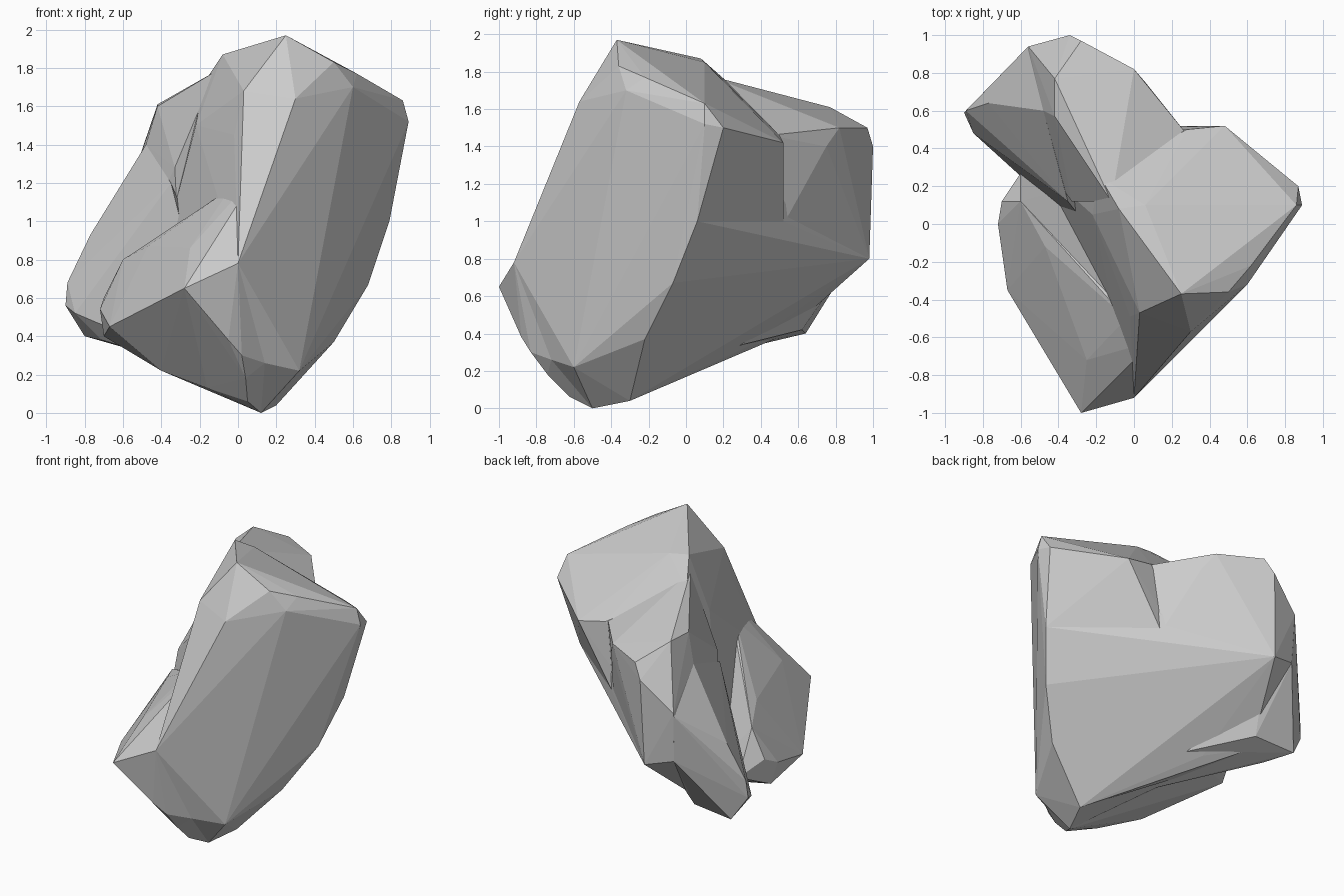
import bpy, bmesh

stone = bpy.data.materials.new("grey stone")
stone.diffuse_color = (0.6, 0.6, 0.6, 1)


def chunk(name, points):
    """Faceted boulder chunk: convex hull of its corner points."""
    bm = bmesh.new()
    for p in points:
        bm.verts.new(p)
    res = bmesh.ops.convex_hull(bm, input=bm.verts[:])
    inner = {v for v in res["geom_interior"] + res["geom_unused"]
             if isinstance(v, bmesh.types.BMVert)}
    bmesh.ops.delete(bm, geom=list(inner), context='VERTS')
    bmesh.ops.recalc_face_normals(bm, faces=bm.faces[:])
    me = bpy.data.meshes.new(name)
    bm.to_mesh(me)
    bm.free()
    me.materials.append(stone)
    ob = bpy.data.objects.new(name, me)
    bpy.context.collection.objects.link(ob)
    return ob


# Main block: broad front face, sloping top, leaning back face
chunk("main_block", [
    (.25, -.37, 1.97), (.3, -.57, 1.64), (0, -.92, .78), (.03, -.47, 1.68),
    (-.02, -.49, 1.45), (.5, -.36, 1.83), (.6, -.32, 1.7), (.62, -.22, 1.77),
    (.86, .1, 1.63), (.89, .1, 1.52), (.87, .2, 1.5), (.85, .12, 1.35),
    (.79, .06, 1), (.68, -.07, .67), (.5, -.22, .37), (.32, -.6, .22),
    (.12, -.5, 0), (.2, -.3, .04), (.14, -.72, .26), (.48, .52, 1.42),
    (.28, .5, 1.46), (-.08, .08, 1.87), (.06, .1, 1.85), (-.18, .25, 1.72),
    (-.22, .05, 1.5), (-.08, -.36, 1.2), (-.1, -.4, .15), (-.5, .3, .42),
    (-.3, .5, .62), (.22, .52, 1)])

# Underside: leaning back face joining the block to the rear
chunk("underside", [
    (.68, -.07, .67), (.79, .06, 1), (.5, -.22, .37), (.2, -.3, .04),
    (.22, .52, 1), (-.18, .77, 1.04), (-.34, .92, 1), (-.36, .98, .8),
    (-.55, .92, .85), (-.02, .03, .23), (-.3, .33, .33), (-.55, .52, .39),
    (-.6, .32, .42), (-.2, .3, 1.2), (.5, .3, 1.25)])

# Front slab: low wedge leaning against the main block
chunk("front_slab", [
    (-.28, -1, .65), (0, -.92, .78), (.1, -.62, 1.25), (-.04, -.5, 1.17),
    (-.25, -.72, .86), (-.47, -.12, .87), (-.6, .12, .8), (-.7, .12, .6),
    (-.72, 0, .54), (-.67, -.35, .45), (-.7, .05, .4), (-.6, .27, .5),
    (-.4, -.4, .22), (-.16, -.55, .13), (.12, -.5, 0), (.04, -.74, .18),
    (-.05, -.88, .38), (.02, -.83, .3), (.14, -.72, .26), (.05, -.62, .06),
    (.2, -.4, .3), (-.3, .2, .4)])

# Rear lobe: upper back bulge
chunk("rear_lobe", [
    (-.34, 1, 1.4), (-.28, .97, 1.5), (-.36, .98, .8), (-.56, .94, 1.2),
    (-.55, .92, .85), (-.42, .77, 1.61), (-.42, .57, 1.6), (0, .82, 1.5),
    (.06, .75, 1.4), (.17, .57, 1.44), (.2, .53, 1), (-.18, .77, 1.02),
    (-.25, .4, 1.67), (-.12, .12, 1.78), (-.48, .6, 1.4), (-.33, .12, 1.28),
    (.3, .45, 1.46), (-.6, .5, .7), (-.3, .2, .7)])

# Left spur: lower back lump
chunk("left_spur", [
    (-.9, .59, .56), (-.89, .6, .68), (-.85, .48, .52), (-.77, .64, .93),
    (-.8, .64, .4), (-.71, .45, .38), (-.6, .32, .42), (-.56, .94, 1.18),
    (-.48, .6, 1.4), (-.55, .92, .85), (-.42, .8, .75), (-.5, .62, .42),
    (-.35, .12, 1.2), (-.2, .3, .34), (-.1, -.2, .2), (-.1, .2, .6)])
